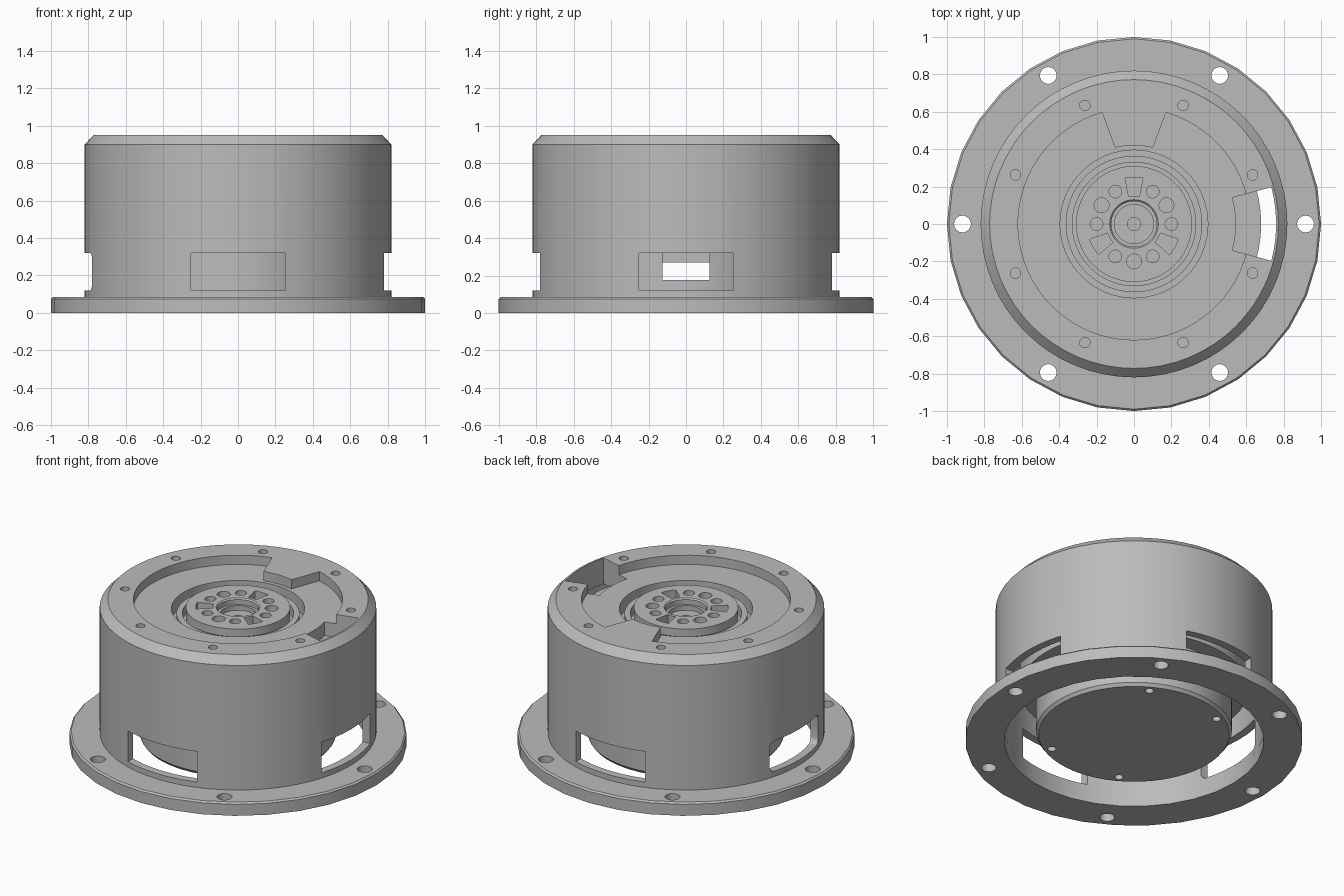
import bpy, bmesh
from math import sin, cos, radians, pi
from mathutils import Matrix

if "Cube" in bpy.data.objects:
    bpy.data.objects.remove(bpy.data.objects["Cube"])

GREY = (0.5, 0.5, 0.5, 1)
metal = bpy.data.materials.new("machined grey")
metal.use_nodes = True
metal.diffuse_color = GREY
metal.node_tree.nodes["Principled BSDF"].inputs["Base Color"].default_value = GREY


def finish(name, bm):
    bmesh.ops.recalc_face_normals(bm, faces=bm.faces)
    mesh = bpy.data.meshes.new(name)
    bm.to_mesh(mesh)
    bm.free()
    obj = bpy.data.objects.new(name, mesh)
    bpy.context.collection.objects.link(obj)
    mesh.materials.append(metal)
    return obj


def lathe(name, profile, steps, closed=False):
    """Revolve (radius, height) points about the vertical axis."""
    bm = bmesh.new()
    vs = [bm.verts.new((r, 0, z)) for r, z in profile]
    pairs = list(zip(vs, vs[1:])) + ([(vs[-1], vs[0])] if closed else [])
    es = [bm.edges.new(p) for p in pairs]
    bmesh.ops.spin(bm, geom=vs + es, cent=(0, 0, 0), axis=(0, 0, 1),
                   angle=2 * pi, steps=steps, use_duplicate=False)
    bmesh.ops.remove_doubles(bm, verts=bm.verts, dist=0.0005)
    return finish(name, bm)


def polar(r, deg):
    return (r * cos(radians(deg)), r * sin(radians(deg)))


def arc(r, a, b, n, cx=0, cy=0):
    pts = [polar(r, a + (b - a) * i / n) for i in range(n + 1)]
    return [(x + cx, y + cy) for x, y in pts]


def circle(r, cx=0, cy=0, n=16):
    return arc(r, 0, 360, n, cx, cy)[:-1]


def sector(r0, r1, mid, half, n=6):
    return arc(r1, mid - half, mid + half, n) + arc(r0, mid + half, mid - half, n)


def rect(x0, x1, y0, y1):
    return [(x0, y0), (x1, y0), (x1, y1), (x0, y1)]


def prism(bm, pts, z0, z1, matrix=Matrix()):
    low = [bm.verts.new(matrix @ Matrix.Translation((x, y, z0)).translation) for x, y in pts]
    high = [bm.verts.new(matrix @ Matrix.Translation((x, y, z1)).translation) for x, y in pts]
    bm.faces.new(low)
    bm.faces.new(high)
    for i in range(len(pts)):
        j = (i + 1) % len(pts)
        bm.faces.new((low[i], low[j], high[j], high[i]))


def cut(obj, bm):
    """Subtract the prisms in bm from obj."""
    cutter = finish("cutter", bm)
    cutter.hide_render = True
    mod = obj.modifiers.new("cut", "BOOLEAN")
    mod.operation, mod.solver = "DIFFERENCE", "EXACT"
    mod.use_self = True
    mod.object = cutter
    bpy.context.view_layer.objects.active = obj
    bpy.ops.object.modifier_apply(modifier=mod.name)
    bpy.data.objects.remove(cutter)


# Mounting flange with six bolt holes
flange = lathe("mounting_flange", [(0.77, 0), (1, 0), (1, 0.075), (0.99, 0.085), (0.77, 0.085)],
               32, True)
bm = bmesh.new()
for k in range(6):
    prism(bm, circle(0.045, *polar(0.917, 60 * k)), -0.1, 0.2)
cut(flange, bm)

# Housing shell with chamfered top
housing = lathe("housing", [(0.77, 0.08), (0.82, 0.08), (0.82, 0.9), (0.772, 0.95),
                            (0.395, 0.95), (0.395, 0.78), (0.77, 0.78)], 64, True)

# Top recess, leaving a raised tab at the back
bm = bmesh.new()
prism(bm, arc(0.62, 106, 434, 60) + arc(0.42, 76, 104, 6), 0.89, 1.1)
cut(housing, bm)

# Cable slot, rim screw holes and four side windows
bm = bmesh.new()
prism(bm, sector(0.545, 0.76, 0, 15), 0.7, 1.1)
for k in range(8):
    prism(bm, circle(0.028, *polar(0.686, 22.5 + 45 * k)), 0.88, 1.1)
to_side = Matrix(((0, 0, 1, 0), (1, 0, 0, 0), (0, 1, 0, 0), (0, 0, 0, 1)))
square = rect(-0.25, 0.25, 0.12, 0.32)
c = 0.035
rounded = (arc(c, 180, 270, 4, -0.25 + c, 0.12 + c) + arc(c, 270, 360, 4, 0.25 - c, 0.12 + c)
           + arc(c, 0, 90, 4, 0.25 - c, 0.32 - c) + arc(c, 90, 180, 4, -0.25 + c, 0.32 - c))
for k in range(4):
    prism(bm, rounded if k == 2 else square, 0.65, 0.95,
          Matrix.Rotation(k * pi / 2, 4, "Z") @ to_side)
cut(housing, bm)

# Inner core seen through the slot and windows
stator = lathe("inner_core", [(0, 0.36), (0.68, 0.36), (0.68, 0.8), (0, 0.8)], 64)

# Lower cap with screw holes and a cross channel
cap = lathe("lower_cap", [(0, 0.05), (0.565, 0.05), (0.58, 0.07), (0.58, 0.37), (0, 0.37)], 64)
bm = bmesh.new()
for a in (60, 120, 240, 300):
    prism(bm, circle(0.026, *polar(0.52, a)), 0, 0.1)
prism(bm, rect(-0.7, 0.7, -0.125, 0.125), 0.175, 0.27)
prism(bm, rect(0.45, 0.7, -0.125, 0.125), 0.26, 0.34)
cut(cap, bm)

# Bearing ring around the hub
ring = lathe("bearing_ring", [(0.33, 0.78), (0.365, 0.78), (0.365, 0.86), (0.33, 0.86)], 48, True)

# Output hub with stepped centre bore
hub = lathe("output_hub", [(0, 0.79), (0.31, 0.79), (0.31, 0.9), (0.13, 0.9), (0.122, 0.892),
                           (0.122, 0.86), (0.105, 0.86), (0.105, 0.83), (0.035, 0.83),
                           (0.035, 0.81), (0, 0.81)], 48)
bm = bmesh.new()
for k in range(12):
    a = 30 * k
    if a % 120 == 90:
        prism(bm, sector(0.15, 0.25, a, 11, 4), 0.84, 1)
    else:
        prism(bm, circle(0.04 if a % 120 == 30 else 0.034, *polar(0.2, a)), 0.83, 1)
cut(hub, bm)

# Smooth curved walls, keep machined edges crisp
bpy.ops.object.select_all(action="DESELECT")
for obj in (flange, housing, stator, cap, ring, hub):
    obj.select_set(True)
bpy.context.view_layer.objects.active = housing
bpy.ops.object.shade_smooth_by_angle(angle=radians(30))
